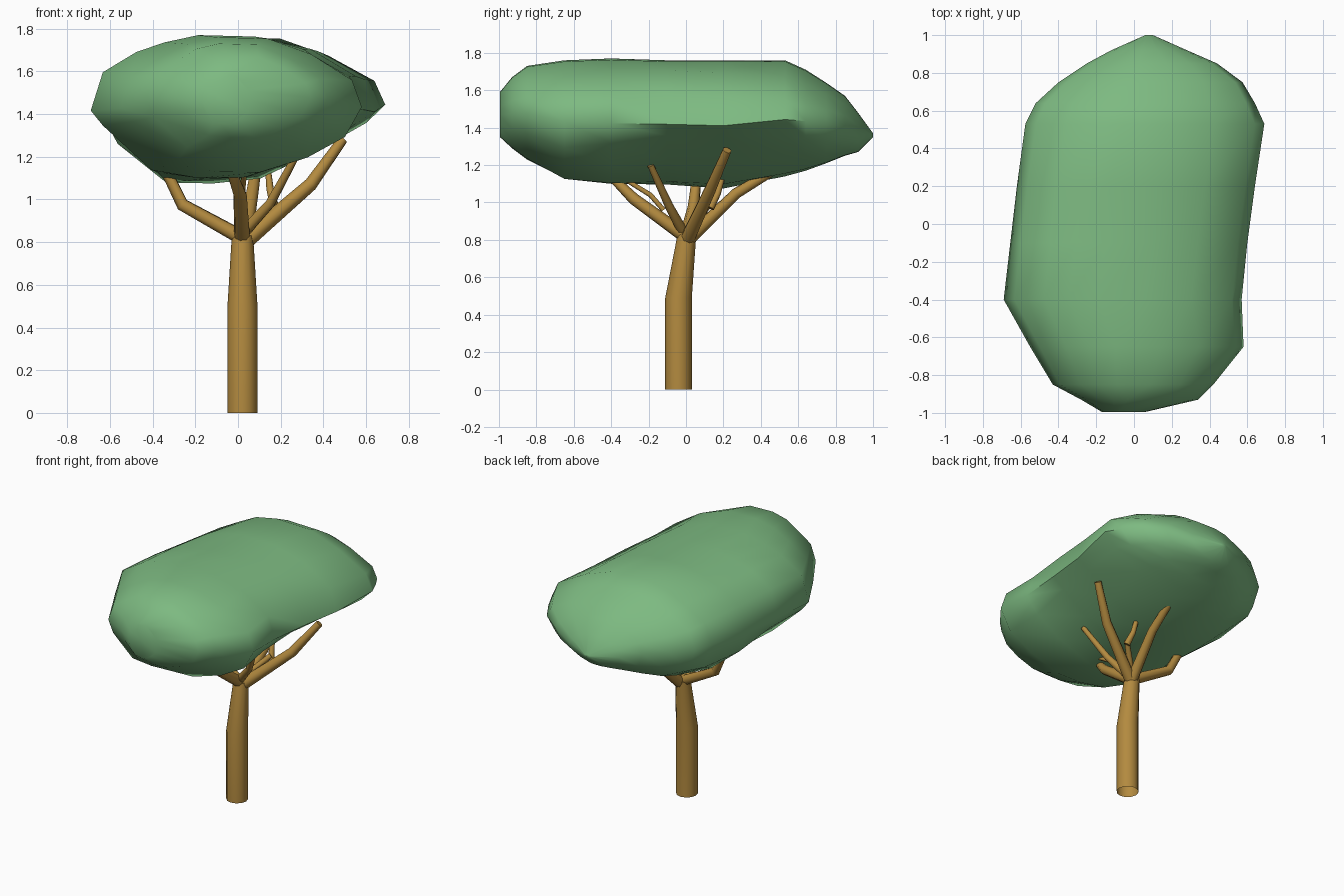
import bpy, bmesh, math
from mathutils import Vector

if "Cube" in bpy.data.objects:
    bpy.data.objects.remove(bpy.data.objects["Cube"])


def material(name, rgb):
    m = bpy.data.materials.new(name)
    m.diffuse_color = (*rgb, 1)
    m.use_nodes = True
    m.node_tree.nodes["Principled BSDF"].inputs["Base Color"].default_value = m.diffuse_color
    return m


GREEN = material("leaf green", (0.205, 0.49, 0.22))
BROWN = material("bark brown", (0.45, 0.255, 0.05))


def loft(name, rings, mat, angle, bottom_cap=True):
    """Skin a list of equal-sized point rings and cap the ends."""
    bm = bmesh.new()
    loops = [[bm.verts.new(p) for p in ring] for ring in rings]
    n = len(loops[0])
    for a, b in zip(loops, loops[1:]):
        for i in range(n):
            j = (i + 1) % n
            bm.faces.new((a[i], a[j], b[j], b[i]))
    bm.faces.new(loops[-1])
    if bottom_cap:
        bm.faces.new(loops[0][::-1])
    bmesh.ops.recalc_face_normals(bm, faces=bm.faces)
    me = bpy.data.meshes.new(name)
    bm.to_mesh(me)
    bm.free()
    ob = bpy.data.objects.new(name, me)
    bpy.context.collection.objects.link(ob)
    me.materials.append(mat)
    bpy.ops.object.select_all(action='DESELECT')
    ob.select_set(True)
    bpy.context.view_layer.objects.active = ob
    bpy.ops.object.shade_smooth_by_angle(angle=math.radians(angle))
    return ob


def branch(name, path, radii, sides=8):
    """Tapered tube through the path points."""
    pts = [Vector(p) for p in path]
    rings = []
    for i, (p, r) in enumerate(zip(pts, radii)):
        d = (pts[min(i + 1, len(pts) - 1)] - pts[max(i - 1, 0)]).normalized()
        u = d.cross(Vector((0.31, -0.95, 0.05))).normalized()
        v = d.cross(u)
        rings.append([p + r * (math.cos(t) * u + math.sin(t) * v)
                      for t in (2 * math.pi * k / sides for k in range(sides))])
    return loft(name, rings, BROWN, 50)


# Trunk: horizontal rings, leaning back above the middle, open at the foot
trunk = [(-0.04, 0, 0.071), (-0.04, 0.49, 0.071), (0.005, 0.83, 0.05)]
loft("trunk", [[(0.021 + r * math.cos(k * math.pi / 6), y + r * math.sin(k * math.pi / 6), z)
                for k in range(12)] for y, z, r in trunk], BROWN, 50, bottom_cap=False)

# Main branches and twigs
branch("right_branch", [(0.04, 0.01, 0.81), (0.34, 0.13, 1.07), (0.49, 0.22, 1.28)],
       (0.04, 0.032, 0.024))
branch("left_branch", [(0.02, 0.0, 0.82), (-0.26, 0.04, 0.975), (-0.35, 0.06, 1.16)],
       (0.036, 0.031, 0.026))
branch("front_branch", [(0.02, 0.01, 0.81), (0.01, -0.28, 1.02), (-0.03, -0.39, 1.13)],
       (0.038, 0.032, 0.024))
branch("back_branch", [(0.03, 0.01, 0.80), (0.07, 0.27, 1.05), (0.09, 0.50, 1.19)],
       (0.038, 0.03, 0.024))
branch("side_branch", [(0.03, -0.02, 0.85), (0.15, -0.09, 0.98), (0.27, -0.19, 1.20)],
       (0.028, 0.023, 0.017))
branch("front_twig", [(0.02, -0.12, 0.96), (0.02, -0.19, 1.04), (0.03, -0.32, 1.12)],
       (0.014, 0.014, 0.012))
branch("back_twig", [(0.17, 0.13, 0.97), (0.15, 0.17, 1.05), (0.14, 0.20, 1.15)],
       (0.022, 0.018, 0.014))
branch("twig_link", [(0.05, 0.03, 0.87), (0.17, 0.13, 1.0)], (0.022, 0.018))

# Canopy: one cross-section (across, up), scaled along y
section = [(-1, .48), (-.91, .70), (-.66, .84), (-.45, .95), (-.2, 1), (.22, .99),
           (.58, .86), (.92, .67), (1, .49), (.86, .27), (.55, .12), (.15, .01),
           (-.2, .0), (-.55, .03), (-.91, .31)]
# y, left, right, bottom, top, lift of lower right, lower left, upper sides
stations = [(-.995, -.17, .06, 1.35, 1.59, 0, 0, 0),
            (-.93, -.28, .34, 1.29, 1.67, 0, 0, 0),
            (-.85, -.43, .42, 1.23, 1.73, 0, 0, 0),
            (-.65, -.55, .58, 1.12, 1.76, 0, .05, .01),
            (-.4, -.69, .57, 1.09, 1.77, .05, .05, .03),
            (-.1, -.655, .60, 1.09, 1.76, .10, .03, .04),
            (.2, -.62, .64, 1.075, 1.76, .11, -.03, .03),
            (.53, -.575, .69, 1.14, 1.76, .06, -.08, 0),
            (.64, -.52, .64, 1.17, 1.71, .03, -.08, 0),
            (.75, -.40, .575, 1.21, 1.64, 0, -.06, 0),
            (.85, -.25, .44, 1.25, 1.57, 0, -.04, 0),
            (.92, -.12, .28, 1.27, 1.48, 0, 0, 0),
            (1.0, .06, .10, 1.35, 1.37, 0, 0, 0)]
rings = []
for y, xl, xr, zb, zt, low_r, low_l, high in stations:
    ring = []
    for u, v in section:
        z = zb + (zt - zb) * v
        if v < .4:
            z += abs(u) * (low_r if u > 0 else low_l)
        elif .6 < v < .9:
            z += high
        ring.append(((xl + xr) / 2 + (xr - xl) / 2 * u, y, max(z, zb)))
    rings.append(ring)
loft("canopy", rings, GREEN, 60)
